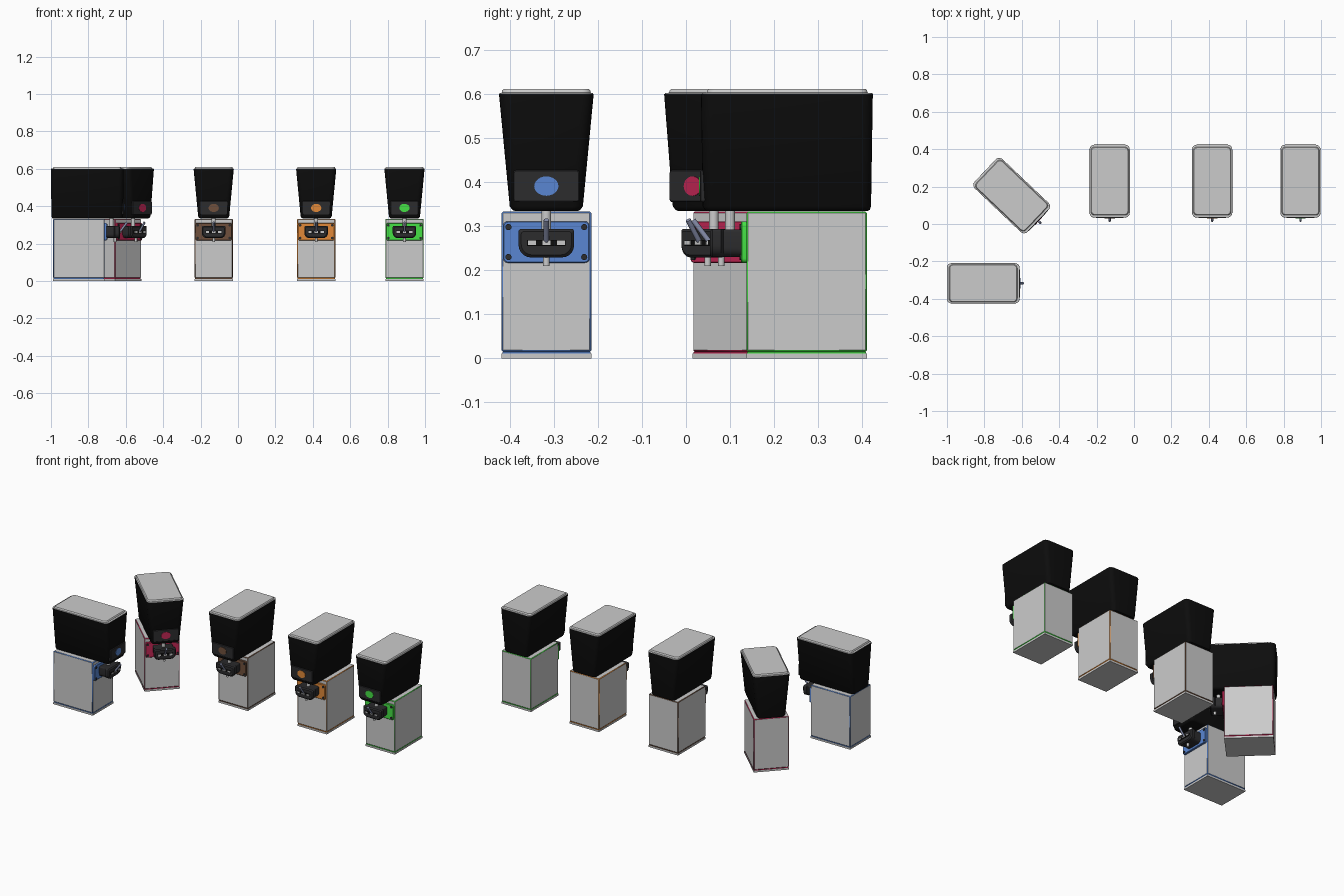
import bpy, bmesh, math
from mathutils import Matrix, Vector

if "Cube" in bpy.data.objects:
    bpy.data.objects.remove(bpy.data.objects["Cube"])


def material(name, rgb):
    m = bpy.data.materials.new(name)
    m.diffuse_color = (*rgb, 1)
    m.use_nodes = True
    m.node_tree.nodes["Principled BSDF"].inputs["Base Color"].default_value = m.diffuse_color
    return m


BLACK = material("black_plastic", (0.004, 0.004, 0.004))
DARK = material("dark_plastic", (0.025, 0.025, 0.027))
STEEL = material("lever_steel", (0.25, 0.28, 0.42))
GREY = material("grey_panel", (0.8, 0.8, 0.8))
PLACE = Matrix()


def finish(name, bm, mat=None, angle=35):
    bmesh.ops.recalc_face_normals(bm, faces=bm.faces)
    me = bpy.data.meshes.new(name)
    bm.to_mesh(me)
    bm.free()
    if mat:
        me.materials.append(mat)
    me.shade_smooth()
    me.set_sharp_from_angle(angle=math.radians(angle))
    ob = bpy.data.objects.new(name, me)
    ob.matrix_world = PLACE
    bpy.context.collection.objects.link(ob)
    return ob


def rounded(hx, v0, v1, r_low, r_high, n=5):
    """Rounded rectangle outline, |x| <= hx, v0..v1."""
    pts = []
    for sx, v, sv, r, start in ((1, v1, -1, r_high, 0), (-1, v1, -1, r_high, 90),
                                (-1, v0, 1, r_low, 180), (1, v0, 1, r_low, 270)):
        for i in range(n + 1):
            a = math.radians(start + 90 * i / n)
            pts.append((sx * (hx - r) + r * math.cos(a), v + sv * r + r * math.sin(a)))
    return pts


def loft(name, rings, mat=None, axis="z"):
    """rings: (depth, half width, v0, v1, low radius, high radius)."""
    bm = bmesh.new()
    loops = []
    for d, *shape in rings:
        loops.append([bm.verts.new((x, v, d) if axis == "z" else (x, d, v))
                      for x, v in rounded(*shape)])
    n = len(loops[0])
    for a, b in zip(loops, loops[1:]):
        for i in range(n):
            bm.faces.new((a[i], a[(i + 1) % n], b[(i + 1) % n], b[i]))
    bm.faces.new(loops[0])
    bm.faces.new(loops[-1])
    return finish(name, bm, mat)


def rod(name, p, q, r, mat=None, sides=16, scale=(1, 1, 1)):
    p, q = Vector(p), Vector(q)
    bm = bmesh.new()
    m = (Matrix.Translation((p + q) / 2) @ Matrix.Diagonal((*scale, 1))
         @ (q - p).to_track_quat("Z", "Y").to_matrix().to_4x4())
    bmesh.ops.create_cone(bm, cap_ends=True, segments=sides, radius1=r, radius2=r,
                          depth=(q - p).length, matrix=m)
    return finish(name, bm, mat)


def box(name, lo, hi, mat=None):
    bm = bmesh.new()
    size = [b - a for a, b in zip(lo, hi)]
    mid = [(a + b) / 2 for a, b in zip(lo, hi)]
    bmesh.ops.create_cube(bm, size=1, matrix=Matrix.Translation(mid) @ Matrix.Diagonal((*size, 1)))
    return finish(name, bm, mat)


def dispenser(tag, color):
    # stand with coloured edge trim
    box(tag + "_stand_foot", (-.102, .137, 0), (.102, .411, .011), GREY)
    box(tag + "_stand_seam", (-.1, .139, .011), (.1, .409, .015), color)
    stand = box(tag + "_stand", (-.102, .137, .015), (.102, .411, .333), GREY)
    stand.data.materials.append(color)
    bev = stand.modifiers.new("trim", "BEVEL")
    bev.width, bev.segments, bev.material = .0035, 1, 1

    # hopper and lid
    loft(tag + "_hopper", [(.334, .07, .05, .41, .015, .015), (.337, .077, .043, .417, .02, .02),
                           (.345, .083, .038, .42, .024, .024),
                           (.6, .1075, .034, .424, .026, .026)], BLACK)
    loft(tag + "_lid", [(.597, .106, .036, .423, .025, .025), (.602, .106, .036, .423, .025, .025),
                        (.603, .101, .047, .412, .02, .02), (.608, .1, .048, .411, .02, .02),
                        (.611, .097, .051, .408, .018, .018)])

    # badge panel with coloured disc
    loft(tag + "_badge_panel", [(.045, .075, .355, .427, .006, .006),
                                (.034, .075, .355, .427, .006, .006),
                                (.032, .073, .357, .425, .005, .005)], DARK, "y")
    rod(tag + "_badge_disc", (0, .036, .391), (0, .030, .391), .022, color, 24, (1.25, 1, 1))

    # mounting plate and bolts
    loft(tag + "_plate", [(.14, .098, .217, .311, .01, .01), (.127, .098, .217, .311, .01, .01),
                          (.125, .096, .219, .309, .009, .009)], color, "y")
    for x in (-.086, .086):
        for z in (.23, .298):
            rod(tag + "_bolt", (x, .13, z), (x, .121, z), .007, DARK)

    # tap body, slot and knobs
    loft(tag + "_tap_body", [(.127, .055, .23, .293, .02, .006), (.085, .055, .23, .293, .022, .006),
                             (.08, .063, .229, .294, .028, .006), (.06, .063, .229, .294, .028, .006),
                             (.054, .057, .235, .288, .024, .006)], DARK, "y")
    box(tag + "_tap_slot", (-.044, .05, .255), (.044, .06, .269), BLACK)
    for x in (-.033, 0, .033):
        box(tag + "_tap_knob", (x - .009, .047, .257), (x + .009, .055, .267))

    # feed tube, spout and lever
    rod(tag + "_feed_tube", (0, .1, .285), (0, .1, .34), .011)
    rod(tag + "_spout", (0, .08, .21), (0, .08, .24), .0075)
    rod(tag + "_lever", (0, .055, .262), (0, .016, .314), .006, STEEL)


# tag, colour, position, turn about z
UNITS = [("blue", (.10, .24, .65), (-.577, -.317), 90),
         ("red", (.55, .02, .09), (-.488, -.006), 46.5),
         ("brown", (.16, .08, .045), (-.13, 0), 0),
         ("orange", (.75, .25, .04), (.418, 0), 0),
         ("green", (.06, .75, .06), (.89, 0), 0)]
for tag, rgb, (x, y), turn in UNITS:
    PLACE = Matrix.Translation((x, y, 0)) @ Matrix.Rotation(math.radians(turn), 4, "Z")
    dispenser(tag, material(tag + "_trim", rgb))
